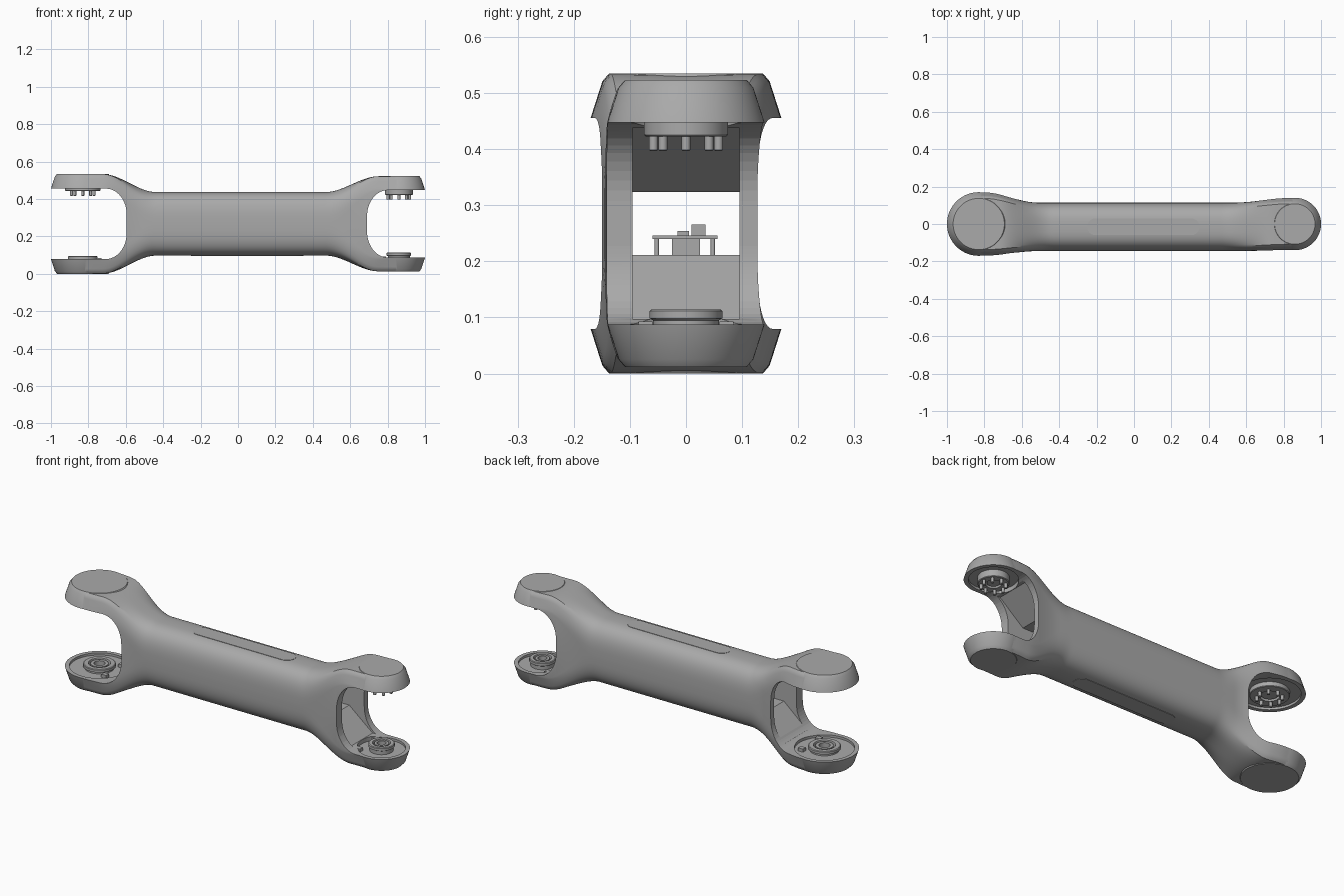
import bpy, bmesh
from math import sin, cos, pi, radians

if "Cube" in bpy.data.objects:
    bpy.data.objects.remove(bpy.data.objects["Cube"])

MID = 0.2675                    # height of the mirror plane
BODY_H, BODY_W, BODY_Y = 0.17, 0.13, -0.015
ROUND = 3.0                     # squareness of the tube section
# one entry per end: outward direction, cup centre, rim radius, face radius, half height, rim height
ENDS = [dict(name="large", d=-1, cx=-0.83, R=0.17, F=0.137, H=0.2675, rim=0.188, cut=0.595, hub=0.08, plate=0.095, pin=0.06),
        dict(name="small", d=1, cx=0.86, R=0.14, F=0.108, H=0.256, rim=0.180, cut=0.69, hub=0.065, plate=0.075, pin=0.058)]


def material(name, v):
    m = bpy.data.materials.new(name)
    m.use_nodes = True
    m.diffuse_color = (v, v, v, 1)
    m.node_tree.nodes["Principled BSDF"].inputs["Base Color"].default_value = (v, v, v, 1)
    return m


GREY = material("satin grey", 0.4)


def skin(name, rings, closed=False):
    """Bridge equal rings of points into a solid, capped unless it closes on itself."""
    bm = bmesh.new()
    vs = [[bm.verts.new(p) for p in r] for r in rings]
    n = len(vs[0])
    pairs = list(zip(vs, vs[1:])) + ([(vs[-1], vs[0])] if closed else [])
    for a, b in pairs:
        for i in range(n):
            bm.faces.new((a[i], a[(i + 1) % n], b[(i + 1) % n], b[i]))
    if not closed:
        bm.faces.new(vs[0])
        bm.faces.new(vs[-1])
    bmesh.ops.recalc_face_normals(bm, faces=bm.faces)
    me = bpy.data.meshes.new(name)
    bm.to_mesh(me)
    bm.free()
    me.materials.append(GREY)
    ob = bpy.data.objects.new(name, me)
    bpy.context.collection.objects.link(ob)
    return ob


def lathe(name, cx, cy, profile, closed=False, seg=64):
    return smooth(skin(name, [[(cx + r * cos(2 * pi * i / seg), cy + r * sin(2 * pi * i / seg), z)
                               for i in range(seg)] for r, z in profile], closed))


def prism_y(name, outline, w):
    return skin(name, [[(x, y, z) for x, z in outline] for y in (-w, w)])


def box(name, x, y, z):
    return prism_y_at(name, x, y, z)


def prism_y_at(name, x, y, z):
    return skin(name, [[(x[0], y[0], h), (x[1], y[0], h), (x[1], y[1], h), (x[0], y[1], h)] for h in z])


def activate(ob):
    bpy.ops.object.select_all(action="DESELECT")
    ob.select_set(True)
    bpy.context.view_layer.objects.active = ob


def smooth(ob):
    activate(ob)
    bpy.ops.object.shade_smooth_by_angle(angle=radians(28))
    return ob


def boolean(ob, tool, op):
    tool.hide_render = True
    m = ob.modifiers.new("cut", "BOOLEAN")
    m.operation, m.solver, m.object = op, "EXACT", tool
    activate(ob)
    bpy.ops.object.modifier_apply(modifier=m.name)
    bpy.data.objects.remove(tool)


def ease(x, a, b):
    t = min(1, max(0, (x - a) / (b - a)))
    return t * t * (3 - 2 * t)


def section(e, x):
    """Closed outline of the arm at x, blending the cup profile into the rounded tube."""
    u = (e["cx"] - x) * e["d"]          # distance from cup centre towards the body
    bw, bz = ease(u, 0.03, 0.31), ease(u, 0.11, 0.39)
    F, R, H, rim = e["F"], e["R"] - 0.001, e["H"] - 0.002, e["rim"]
    half = []
    for k in range(17):
        t = k / 16
        if t <= 0.5:
            cy, cz = F * t * 2, H
        elif t <= 0.625:
            s = (t - 0.5) / 0.125
            cy, cz = F + 0.012 * s, H - 0.014 * s
        else:
            s = (t - 0.625) / 0.375
            cy, cz = F + 0.012 + (R - F - 0.012) * s, H - 0.014 + (rim - H + 0.014) * s
        a = t * pi / 2
        by = BODY_W * sin(a) ** (2 / ROUND)
        bh = max(0.003, BODY_H * max(0, cos(a)) ** (2 / ROUND))
        half.append((cy + (by - cy) * bw, cz + (bh - cz) * bz))
    top = [(-y, z) for y, z in half[:0:-1]] + half
    ring = top + [(y, -z) for y, z in reversed(top)]
    return [(x, y + BODY_Y * bw, MID + z) for y, z in ring]


# Outer shell: lofted tube joined to a turned cup at each end
rings = []
for e in ENDS:
    part = [section(e, e["cx"] - e["d"] * 0.4 * i / 28) for i in range(29)]
    rings += part if e["d"] < 0 else part[::-1]
shell = skin("arm_shell", rings)
for e in ENDS:
    up = [(e["F"], e["H"]), (e["F"] + 0.012, e["H"] - 0.014), (e["R"], e["rim"])]
    prof = [(r, MID + z) for r, z in up] + [(r, MID - z) for r, z in reversed(up)]
    boolean(shell, lathe("cup", e["cx"], 0, prof, seg=96), "UNION")

# Fork openings with rounded inner corners
for e in ENDS:
    d, c, g = e["d"], e["cut"], e["rim"]
    corner = [(c + 0.11 * (1 - sin(a)), g - 0.14 * (1 - cos(a)))
              for a in [pi / 2 * i / 12 for i in range(13)]]
    outline = [(d * x, MID + z) for x, z in corner] + [(d * x, MID - z) for x, z in reversed(corner)]
    outline = [(d * 1.2, MID + g)] + outline + [(d * 1.2, MID - g)]
    boolean(shell, prism_y("opening", outline, 0.4), "DIFFERENCE")

# Passage through the tube, flaring into sloped ramps at both ends
up = [(-0.72, 0.176), (-0.66, 0.176), (-0.52, 0.056), (0.6, 0.056), (0.74, 0.17), (0.78, 0.17)]
passage = [(x, MID + z) for x, z in up] + [(x, MID - z) for x, z in reversed(up)]
boolean(shell, prism_y("passage", passage, 0.095), "DIFFERENCE")

# Shallow recess inside each cup
for e in ENDS:
    g = e["rim"] + 0.012
    boolean(shell, lathe("recess", e["cx"], 0, [(e["R"] - 0.022, MID - g), (e["R"] - 0.022, MID + g)]), "DIFFERENCE")
smooth(shell)

# Joint hardware in each cup
for e in ENDS:
    n, cx, floor, roof = e["name"], e["cx"], MID - e["rim"] - 0.013, MID + e["rim"] + 0.013
    h, p = e["hub"], e["plate"]
    top = floor + (0.028 if e["d"] < 0 else 0.04)
    lathe(n + "_bearing_ring", cx, 0, [(h * 0.9, floor), (h * 0.9, top - 0.02), (h, top - 0.016), (h, top - 0.003),
          (h - 0.004, top), (h * 0.68, top), (h * 0.65, top - 0.006), (h * 0.65, floor)], closed=True)
    lathe(n + "_bearing_core", cx, 0, [(h * 0.55, floor), (h * 0.55, top - 0.002), (h * 0.35, top - 0.002),
          (h * 0.35, floor)], closed=True)
    low = roof - (0.025 if e["d"] < 0 else 0.038)
    lathe(n + "_drive_plate", cx, 0, [(p, roof), (p, low + 0.003), (p - 0.003, low), (p * 0.5, low),
          (p * 0.5, roof)], closed=True)
    lathe(n + "_drive_hub", cx, 0, [(p * 0.42, roof), (p * 0.42, low + 0.006)])
    for i in range(8):
        a = 2 * pi * i / 8
        lathe(n + "_drive_pin", cx + e["pin"] * cos(a), e["pin"] * sin(a),
              [(0.008, low + 0.004), (0.008, low - 0.024), (0.006, low - 0.026)], seg=16)
    # small clips on the cup floor beside the ramp
    for s in (-1, 1):
        x = sorted((cx - e["d"] * 0.07, cx - e["d"] * 0.1))
        y = sorted((s * 0.06, s * 0.085))
        box(n + "_floor_clip", x, y, (floor, floor + 0.018))

# Circuit board on its pedestal inside the passage
box("board_pedestal", (-0.05, 0.05), (-0.025, 0.025), (0.205, 0.24))
box("circuit_board", (-0.12, 0.12), (-0.06, 0.056), (0.24, 0.246))
box("board_socket", (0.02, 0.08), (0.01, 0.035), (0.246, 0.266))
box("board_chip", (-0.06, -0.01), (-0.015, 0.005), (0.246, 0.254))
for y in (-0.052, 0.048):
    lathe("board_post", 0.1, y, [(0.004, 0.205), (0.004, 0.242)], seg=12)

# Long rounded cover strips on the top and underside
for name, z in (("top_cover_strip", MID + BODY_H), ("underside_cover_strip", MID - BODY_H)):
    loop = []
    for i in range(33):
        a = pi * i / 32
        loop.append((0.305 + 0.045 * sin(a), BODY_Y - 0.045 * cos(a)))
    loop += [(0.1 - x, 2 * BODY_Y - y) for x, y in loop]
    smooth(skin(name, [[(x, y, z + o) for x, y in loop] for o in (-0.001, 0.001)]))
